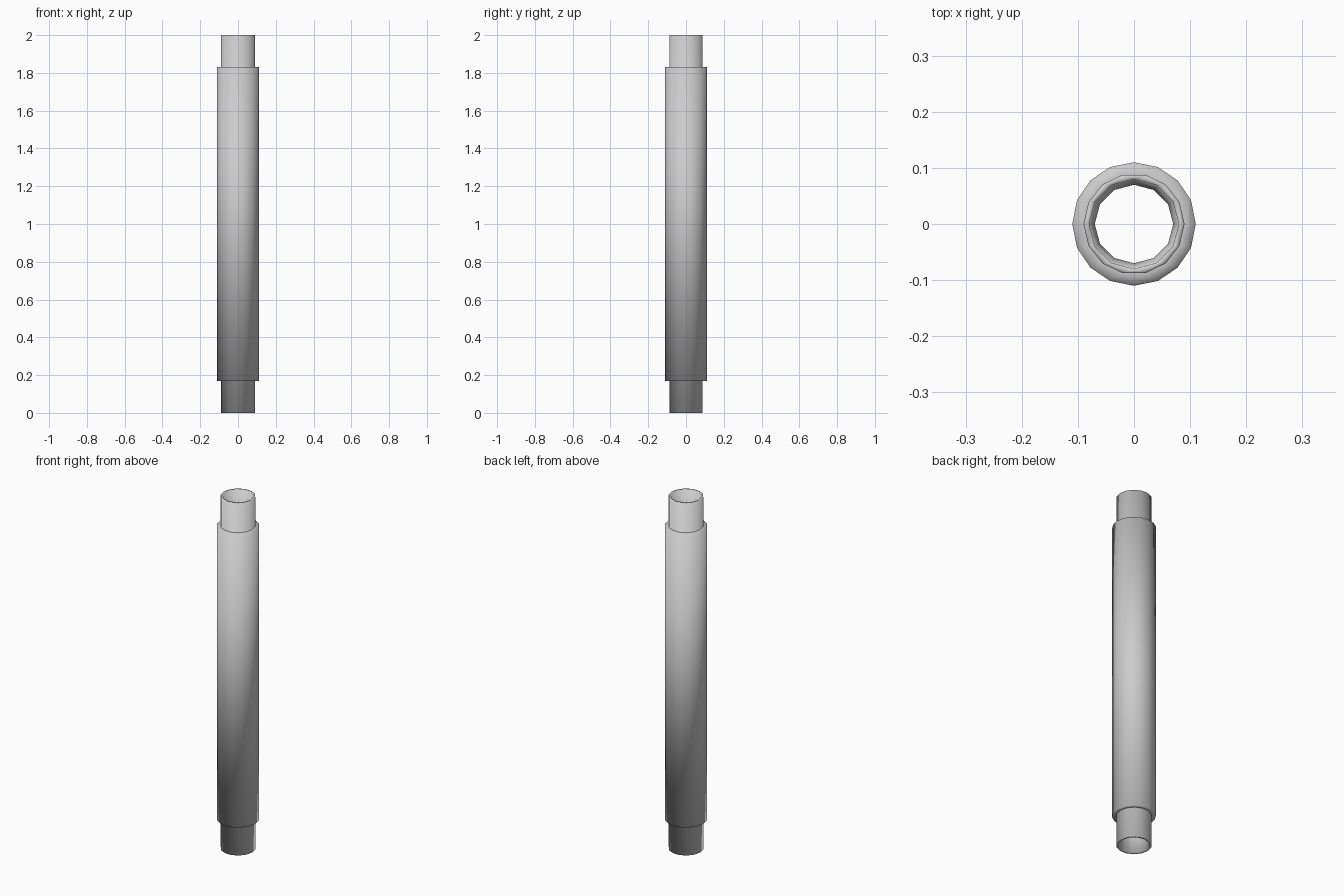
import bpy, bmesh
from math import sin, cos, tau

if "Cube" in bpy.data.objects:
    bpy.data.objects.remove(bpy.data.objects["Cube"])


def ring(bm, sides, r, z):
    """Closed loop of edges around the z axis."""
    vs = [bm.verts.new((r * cos(tau * i / sides), r * sin(tau * i / sides), z))
          for i in range(sides)]
    es = [bm.edges.new((vs[i], vs[(i + 1) % sides])) for i in range(sides)]
    return vs, es


def wall(bm, a, b):
    """Quads between two rings with the same side count."""
    n = len(a[0])
    for i in range(n):
        j = (i + 1) % n
        bm.faces.new((a[0][i], a[0][j], b[0][j], b[0][i]))


def rim(bm, a, b):
    """Flat annulus between two coplanar rings of any side count."""
    bmesh.ops.triangle_fill(bm, edges=a[1] + b[1], use_beauty=True)


def finish(bm, name):
    bmesh.ops.recalc_face_normals(bm, faces=bm.faces[:])
    me = bpy.data.meshes.new(name)
    bm.to_mesh(me)
    bm.free()
    for p in me.polygons:
        p.use_smooth = True
    ob = bpy.data.objects.new(name, me)
    bpy.context.collection.objects.link(ob)


SHOULDER = 0.168

# Thick outer sleeve with a flat shoulder at each end
bm = bmesh.new()
lo, hi = (ring(bm, 16, 0.11, z) for z in (SHOULDER, 2 - SHOULDER))
wall(bm, lo, hi)
for outer, z in ((lo, SHOULDER), (hi, 2 - SHOULDER)):
    rim(bm, outer, ring(bm, 14, 0.089, z))
finish(bm, "outer_sleeve")

# Inner tube, open at both ends, with a bore that narrows inward
bm = bmesh.new()
outer = [ring(bm, 14, 0.09, z) for z in (0, 2)]
wall(bm, *outer)
bore = [ring(bm, 12, r, z) for r, z in
        ((0.08, 0), (0.07, SHOULDER), (0.07, 2 - SHOULDER), (0.08, 2))]
for a, b in zip(bore, bore[1:]):
    wall(bm, a, b)
rim(bm, outer[0], bore[0])
rim(bm, outer[1], bore[-1])
finish(bm, "inner_tube")
